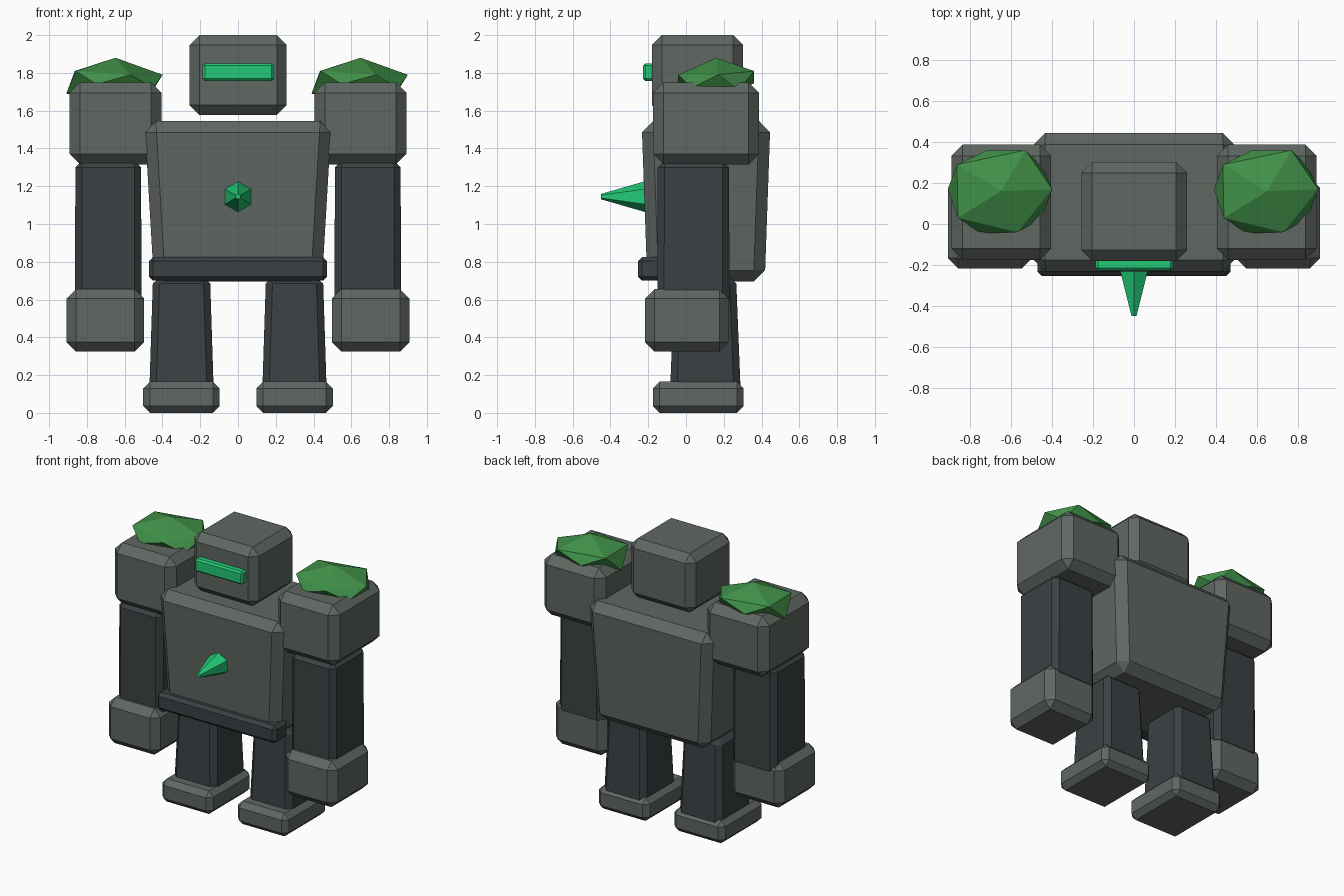
import bpy, bmesh
from mathutils import Vector

if "Cube" in bpy.data.objects:
    bpy.data.objects.remove(bpy.data.objects["Cube"], do_unlink=True)


def material(name, rgb):
    m = bpy.data.materials.new(name)
    m.use_nodes = True
    m.diffuse_color = (*rgb, 1)
    bsdf = m.node_tree.nodes["Principled BSDF"]
    bsdf.inputs["Base Color"].default_value = (*rgb, 1)
    bsdf.inputs["Roughness"].default_value = 0.8
    return m


STONE = material("grey stone", (0.115, 0.135, 0.12))
DARK = material("dark stone", (0.043, 0.053, 0.057))
GLOW = material("bright green", (0.016, 0.59, 0.18))
MOSS = material("moss green", (0.052, 0.28, 0.065))


def finish(name, bm, mat):
    bmesh.ops.recalc_face_normals(bm, faces=bm.faces)
    mesh = bpy.data.meshes.new(name)
    bm.to_mesh(mesh)
    bm.free()
    mesh.materials.append(mat)
    obj = bpy.data.objects.new(name, mesh)
    bpy.context.collection.objects.link(obj)
    return obj


def block(name, mat, x, y, z, bevel, taper=(0, 0)):
    """Chamfered box from (min, max) ranges; taper insets the bottom sides."""
    bm = bmesh.new()
    bmesh.ops.create_cube(bm, size=1)
    for v in bm.verts:
        inset = [t if v.co.z < 0 else 0 for t in taper]
        signs = [1 if c > 0 else -1 for c in v.co]
        v.co = [(r[0] + r[1]) / 2 + s * ((r[1] - r[0]) / 2 - i)
                for r, s, i in zip((x, y, z), signs, (*inset, 0))]
    bmesh.ops.bevel(bm, geom=bm.edges[:], offset=bevel, segments=1,
                    profile=0.5, affect='EDGES')
    return finish(name, bm, mat)


def moss(name, cx):
    """Faceted clump: a peak, an upper ring and a lower ring."""
    points = [(0, .16, 1.88),
              (.12, .36, 1.81), (.25, .17, 1.79), (.08, -.04, 1.79),
              (-.21, .03, 1.81), (-.215, .29, 1.81),
              (-.07, .36, 1.745), (.2, .28, 1.71), (.2, .03, 1.72),
              (-.1, -.045, 1.74), (-.26, .17, 1.69), (0, .16, 1.66)]
    bm = bmesh.new()
    for p in points:
        bm.verts.new(Vector(p) + Vector((cx, 0, 0)))
    bmesh.ops.convex_hull(bm, input=bm.verts[:])
    return finish(name, bm, MOSS)


# Body and head
block("torso", STONE, (-.495, .495), (-.235, .447), (.695, 1.545), .06, (.05, .03))
block("belt", DARK, (-.472, .472), (-.255, -.1), (.7, .825), .022)
block("head", STONE, (-.256, .258), (-.18, .302), (1.577, 2), .052)
block("visor", GLOW, (-.187, .19), (-.227, -.14), (1.757, 1.85), .012)

# Chest crystal, a six-sided spike pointing forward
bm = bmesh.new()
bmesh.ops.create_cone(bm, cap_ends=True, segments=6, radius1=.092,
                      radius2=.014, depth=.27)
for v in bm.verts:
    v.co = (v.co.x, -.315 - v.co.z, 1.145 + v.co.y)
finish("chest_crystal", bm, GLOW)


# Limbs on both sides
for side, s in (("left", 1), ("right", -1)):
    def limb(name, mat, x, *rest):
        block(f"{side}_{name}", mat, sorted((s * x[0], s * x[1])), *rest)

    limb("shoulder", STONE, (.404, .892), (-.175, .387), (1.315, 1.75), .056)
    limb("arm", DARK, (.513, .861), (-.15, .228), (.56, 1.335), .036, (-.002, -.002))
    limb("fist", STONE, (.497, .908), (-.217, .227), (.325, .655), .05)
    limb("leg", DARK, (.148, .45), (-.06, .265), (.1, .72), .036, (-.02, -.025))
    limb("foot", STONE, (.097, .502), (-.175, .305), (0, .165), .036)
    moss(f"{side}_shoulder_moss", s * .649)
